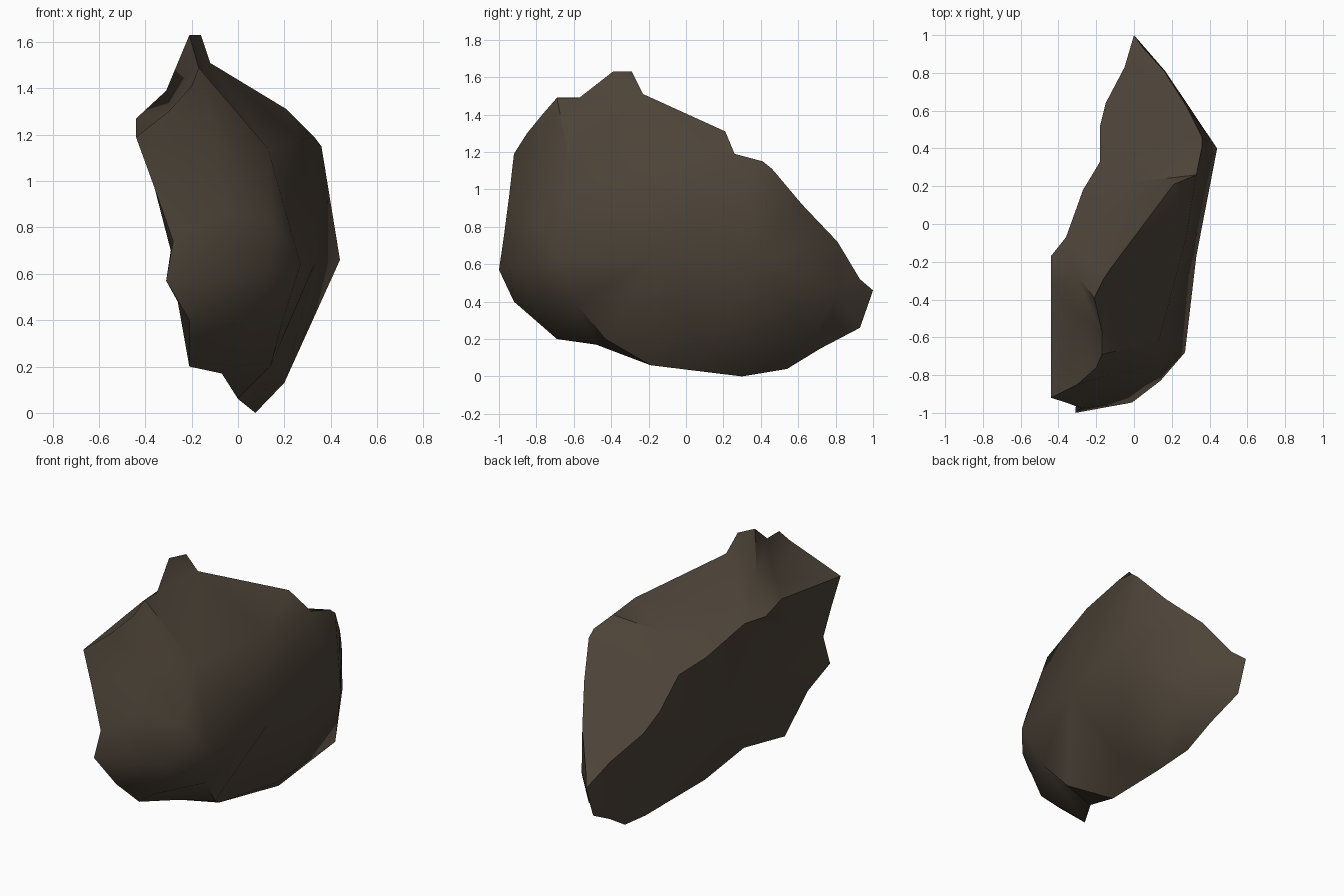
import bpy, bmesh, math
from mathutils import Vector
from mathutils.geometry import delaunay_2d_cdt

if "Cube" in bpy.data.objects:
    bpy.data.objects.remove(bpy.data.objects["Cube"])

# Silhouette rim seen from the side: front top corner, over the peak, down the back, along the base
rim = [
    (-.44, -.92, 1.19), (-.30, -.85, 1.30), (-.20, -.76, 1.41), (-.17, -.69, 1.49),
    (-.17, -.57, 1.49), (-.21, -.39, 1.63), (-.16, -.29, 1.63), (-.12, -.23, 1.51),
    (.21, .21, 1.31), (.33, .26, 1.19), (.36, .41, 1.15), (.36, .46, 1.11),
    (.28, .62, .92), (.16, .81, .72), (.05, .93, .52), (0, 1, .46),
    (0, .93, .26), (.03, .72, .15), (.05, .54, .04), (.075, .30, 0),
    (0, -.19, .06), (-.07, -.48, .17), (-.21, -.69, .20), (-.21, -.92, .40),
    (-.31, -1, .57), (-.28, -.975, .74), (-.36, -.945, .97),
]
# Left side: broken edge between the top slope and the flat left face
edge = [
    (-.44, -.33, 1.27), (-.44, -.17, 1.22), (-.36, -.07, 1.19), (-.27, .18, 1.05),
    (-.18, .33, .97), (-.18, .52, .81), (-.15, .64, .71), (-.05, .83, .575),
]
# Hollow beside the peak, the small step in the slope, and the slight swell of the left face
hollow = [(-.31, -.265, 1.39), (-.29, -.48, 1.29), (-.06, .215, 1.14)]
swell = [(-.36, -.60, .98), (-.29, -.62, .70), (-.26, -.62, .48), (-.16, -.10, .42)]
# Right side: bulging front, middle and back
bulge = [
    (-.10, -.79, 1.16), (.13, -.62, 1.14), (-.01, -.945, .58), (0, -.83, .36),
    (.14, -.43, .20), (.27, -.68, .64), (.33, -.17, .64), (.44, .40, .66),
    (.22, .66, .18), (.20, .10, .13), (.19, -.59, .39), (.27, -.10, 1.18),
    (-.06, -.885, .88), (.15, -.78, .83), (.14, -.83, .59), (.165, .81, .44),
]

bm = bmesh.new()
rim_verts = [bm.verts.new(p) for p in rim]
n = len(rim)


def add_side(inner, creases):
    """Triangulate one side of the rock inside the rim, keeping the crease edges."""
    verts = rim_verts + [bm.verts.new(p) for p in inner]
    flat = [Vector((v.co.y, v.co.z)) for v in verts]
    border = [(i, (i + 1) % n) for i in range(n)]
    res = delaunay_2d_cdt(flat, border + creases, [], 1, 1e-5)
    for f in res[2]:
        ids = [res[3][i][0] for i in f if res[3][i]]
        if len(set(ids)) == 3:
            tri = [verts[i] for i in ids]
            # Skip a triangle that would lie flat on the other side
            if bm.faces.get(tri) is None:
                bm.faces.new(tri)


e, h = n, n + len(edge)
chain = [0] + list(range(e, h)) + [15]
add_side(edge + hollow + swell,
         list(zip(chain, chain[1:])) + [(e, h), (h, 6), (h + 2, 8)])
b = n
add_side(bulge, [(b, 3), (b, b + 1), (b + 1, b + 11), (b + 1, b + 5), (b + 5, b + 10),
                 (b + 10, b + 4), (b + 5, b + 6), (b + 6, b + 7), (b + 7, 10),
                 (b + 7, 13), (b + 2, 24), (b + 13, b + 5), (b + 12, b + 2)])

bmesh.ops.recalc_face_normals(bm, faces=bm.faces)
mesh = bpy.data.meshes.new("rock")
bm.to_mesh(mesh)
bm.free()

rock = bpy.data.objects.new("rock", mesh)
bpy.context.collection.objects.link(rock)
mat = bpy.data.materials.new("dark brown stone")
mat.diffuse_color = (.073, .056, .039, 1)
mat.use_nodes = True
mat.node_tree.nodes["Principled BSDF"].inputs["Base Color"].default_value = mat.diffuse_color
mesh.materials.append(mat)

# Soft shading on the bulge, crisp broken edges
bpy.context.view_layer.objects.active = rock
rock.select_set(True)
bpy.ops.object.shade_smooth_by_angle(angle=math.radians(46))
